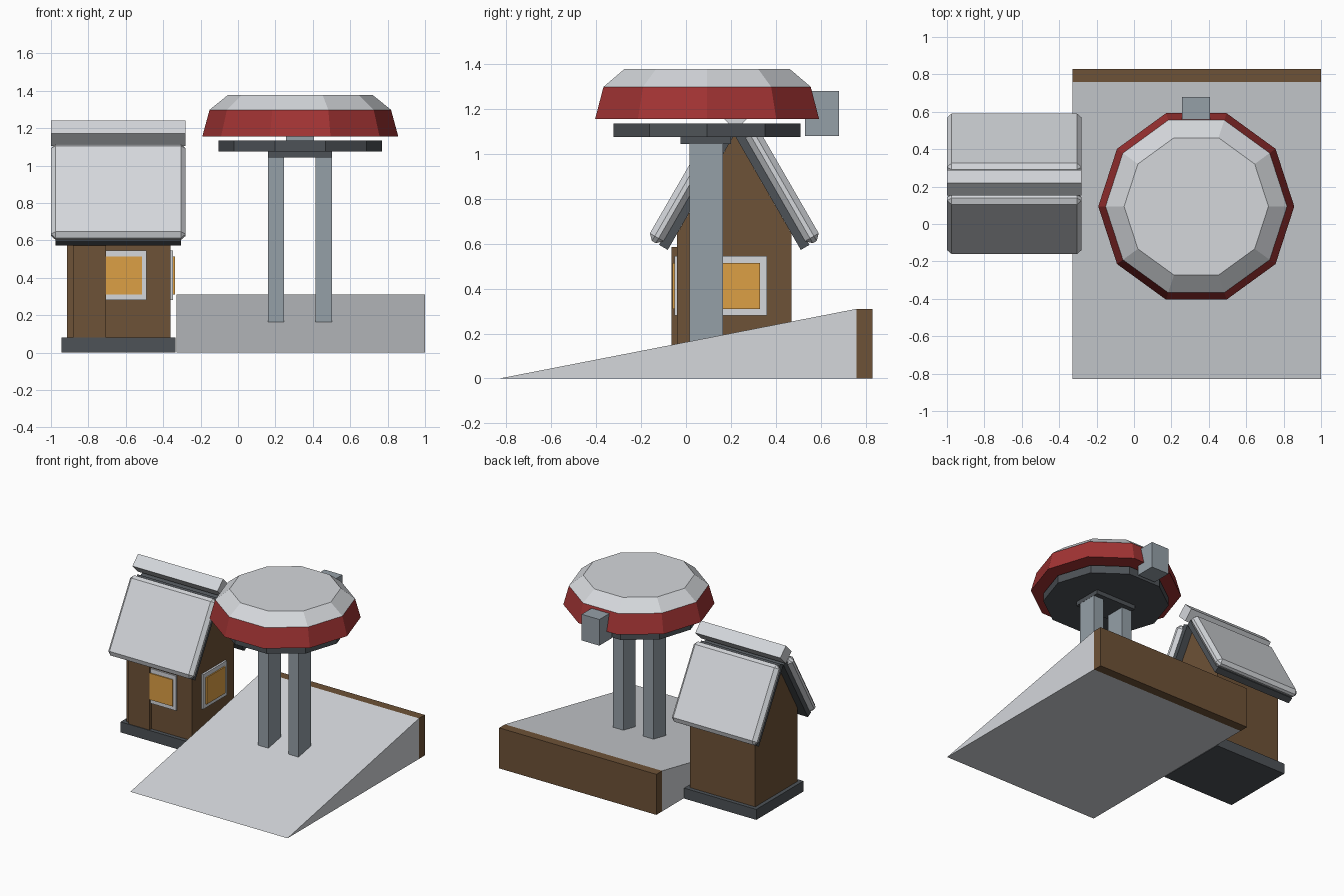
import bpy, bmesh, math
from mathutils import Matrix

cube = bpy.data.objects.get("Cube")
if cube:
    bpy.data.objects.remove(cube, do_unlink=True)


def material(name, r, g, b):
    m = bpy.data.materials.new(name)
    m.use_nodes = True
    m.diffuse_color = (r, g, b, 1)
    m.node_tree.nodes["Principled BSDF"].inputs["Base Color"].default_value = (r, g, b, 1)
    return m


LIGHT = material("light grey", 0.66, 0.68, 0.71)
DARK = material("dark grey", 0.075, 0.085, 0.095)
STEEL = material("steel grey", 0.30, 0.35, 0.39)
BROWN = material("brown wood", 0.155, 0.084, 0.038)
RED = material("red", 0.36, 0.034, 0.034)
AMBER = material("amber glass", 0.72, 0.35, 0.06)


def finish(name, bm, mat, bevel=0):
    bmesh.ops.recalc_face_normals(bm, faces=bm.faces)
    mesh = bpy.data.meshes.new(name)
    bm.to_mesh(mesh)
    bm.free()
    mesh.materials.append(mat)
    ob = bpy.data.objects.new(name, mesh)
    bpy.context.collection.objects.link(ob)
    if bevel:
        mod = ob.modifiers.new("Bevel", "BEVEL")
        mod.width = bevel
        mod.segments = 1
    return ob


def box(name, x, y, z, mat, bevel=0):
    """Box given by its (min, max) range on each axis."""
    bm = bmesh.new()
    bmesh.ops.create_cube(bm, size=1)
    for v in bm.verts:
        v.co = [lo + (c + 0.5) * (hi - lo) for c, (lo, hi) in zip(v.co, (x, y, z))]
    return finish(name, bm, mat, bevel)


def prism(name, profile, x, mat):
    """Side profile of (y, z) points extruded along x."""
    bm = bmesh.new()
    face = bm.faces.new([bm.verts.new((x[0], y, z)) for y, z in profile])
    ext = bmesh.ops.extrude_face_region(bm, geom=[face])
    verts = [g for g in ext["geom"] if isinstance(g, bmesh.types.BMVert)]
    bmesh.ops.translate(bm, verts=verts, vec=(x[1] - x[0], 0, 0))
    return finish(name, bm, mat)


TOWER = (0.333, 0.094)


def drum(name, z, r1, r2, mat):
    """Ten-sided tapered drum around the tower axis."""
    bm = bmesh.new()
    bmesh.ops.create_cone(bm, cap_ends=True, segments=10, radius1=r1, radius2=r2,
                          depth=z[1] - z[0],
                          matrix=Matrix.Translation((*TOWER, sum(z) / 2))
                          @ Matrix.Rotation(math.pi / 2, 4, "Z"))
    return finish(name, bm, mat)


# Ramp and its back board
RAMP_X = (-0.33, 1.0)
prism("ramp", [(-0.83, 0), (0.76, 0), (0.76, 0.31)], RAMP_X, LIGHT)
box("ramp_back_board", RAMP_X, (0.76, 0.83), (0, 0.31), BROWN)

# Tower legs, bracket and round head
for side, x in (("right", 0.16), ("left", 0.415)):
    box(side + "_leg", (x, x + 0.087), (0.015, 0.165), (0.03, 1.05), STEEL)
box("leg_bracket", (0.16, 0.503), (-0.025, 0.2), (1.043, 1.08), DARK)
drum("lower_disc", (1.075, 1.135), 0.437, 0.437, DARK)
drum("red_band", (1.155, 1.298), 0.524, 0.485, RED)
drum("head_cap", (1.298, 1.378), 0.485, 0.386, LIGHT)
box("rear_box", (0.257, 0.407), (0.53, 0.68), (1.08, 1.28), STEEL)

# Hut body
RIDGE_Y, RIDGE_Z = 0.215, 1.085
prism("hut_walls", [(-0.04, 0.08), (0.47, 0.08), (0.47, 0.643),
                    (RIDGE_Y, RIDGE_Z), (-0.04, 0.643)], (-0.915, -0.362), BROWN)
box("hut_base", (-0.945, -0.335), (-0.07, 0.5), (0, 0.08), DARK)
box("door", (-0.883, -0.705), (-0.065, -0.03), (0.08, 0.585), BROWN)

# Windows
box("front_window_frame", (-0.77, -0.488), (-0.052, -0.03), (0.28, 0.545), LIGHT)
box("front_window_pane", (-0.74, -0.512), (-0.06, -0.04), (0.31, 0.513), AMBER)
box("side_window_frame", (-0.37, -0.347), (0.075, 0.36), (0.28, 0.545), LIGHT)
box("side_window_pane", (-0.36, -0.337), (0.105, 0.33), (0.31, 0.513), AMBER)

# Roof: each slope is a dark board under a bevelled light panel
for side, turn in (("back", 0), ("front", math.pi)):
    place = (Matrix.Translation((-0.64, RIDGE_Y, RIDGE_Z))
             @ Matrix.Rotation(turn, 4, "Z")
             @ Matrix.Rotation(math.radians(-60), 4, "X"))
    board = box(side + "_roof_board", (-0.335, 0.335), (0, 0.592), (0, 0.045), DARK)
    panel = box(side + "_roof_panel", (-0.36, 0.36), (0.013, 0.593), (0.036, 0.106),
                LIGHT, bevel=0.025)
    for part in (board, panel):
        part.data.transform(place)

# Ridge beam, set on its edge
prism("ridge_cap", [(RIDGE_Y + 0.005 + 0.068 * math.cos(a), 1.172 + 0.068 * math.sin(a))
                    for a in (i * math.pi / 2 for i in range(4))], (-1.0, -0.28), LIGHT)
